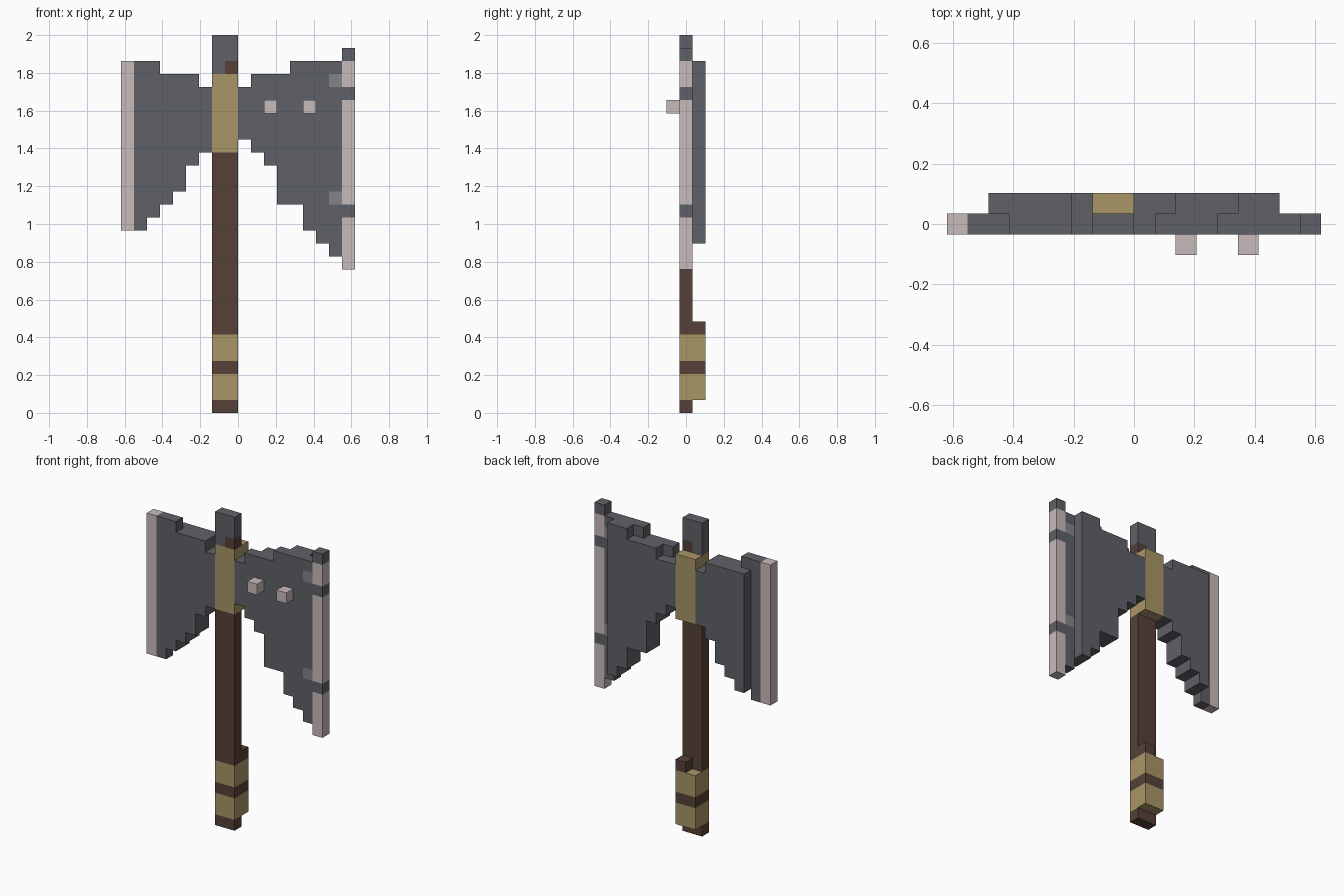
import bpy, bmesh

if "Cube" in bpy.data.objects:
    bpy.data.objects.remove(bpy.data.objects["Cube"])

U = 2 / 29                      # one block
FRONT, MID, BACK = -1.5, -0.5, 0.5   # front side of each layer, in blocks


def material(name, rgb):
    def linear(c):
        c /= 255
        return c / 12.92 if c <= 0.04045 else ((c + 0.055) / 1.055) ** 2.4
    col = tuple(linear(c) for c in rgb) + (1,)
    m = bpy.data.materials.new(name)
    m.use_nodes = True
    m.diffuse_color = col
    m.node_tree.nodes["Principled BSDF"].inputs["Base Color"].default_value = col
    return m


IRON = material("dark iron", (96, 97, 104))
STEEL = material("worn steel", (130, 132, 136))
EDGE = material("pale edge", (201, 187, 187))
WOOD = material("dark wood", (86, 65, 57))
GOLD = material("dull gold", (169, 150, 102))


def finish(name, bm, mats):
    bmesh.ops.recalc_face_normals(bm, faces=bm.faces)
    me = bpy.data.meshes.new(name)
    bm.to_mesh(me)
    bm.free()
    for m in mats:
        me.materials.append(m)
    ob = bpy.data.objects.new(name, me)
    bpy.context.scene.collection.objects.link(ob)


def stack(name, col, width, y, depth, base, bands):
    """Square post made of coloured bands: (material, top height)."""
    mats = list(dict.fromkeys(m for m, _ in bands))
    x0, x1 = col - 9, col - 9 + width
    bm = bmesh.new()

    def ring(z):
        return [bm.verts.new((a * U, b * U, z * U)) for a, b in
                ((x0, y), (x1, y), (x1, y + depth), (x0, y + depth))]

    low = ring(base)
    bm.faces.new(low).material_index = 0
    for mat, top in bands:
        high = ring(top)
        for i in range(4):
            j = (i + 1) % 4
            f = bm.faces.new((low[i], low[j], high[j], high[i]))
            f.material_index = mats.index(mat)
        low = high
    bm.faces.new(low).material_index = mats.index(bands[-1][0])
    finish(name, bm, mats)


def blade(name, col, bottoms, tops, y):
    """Stepped plate one block thick, from the heights of its columns."""
    def steps(heights):
        pts = []
        for i, h in enumerate(heights):
            if i and h == heights[i - 1]:
                pts.pop()
            else:
                pts.append((col + i, h))
            pts.append((col + i + 1, h))
        return pts

    outline = steps(bottoms) + steps(tops)[::-1]
    bm = bmesh.new()
    face = bm.faces.new([bm.verts.new(((x - 9) * U, y * U, z * U)) for x, z in outline])
    ext = bmesh.ops.extrude_face_region(bm, geom=[face])
    verts = [v for v in ext["geom"] if isinstance(v, bmesh.types.BMVert)]
    bmesh.ops.translate(bm, verts=verts, vec=(0, U, 0))
    finish(name, bm, [IRON])


# Handle with bands and top cap
stack("handle", 7, 2, MID, 1, 0,
      [(WOOD, 1), (GOLD, 3), (WOOD, 4), (GOLD, 6), (WOOD, 20), (GOLD, 26)])
stack("cap_right", 7, 1, MID, 1, 26, [(IRON, 29)])
stack("cap_left", 8, 1, MID, 1, 26, [(WOOD, 27), (IRON, 29)])
stack("grip_back", 7, 2, BACK, 1, 1, [(GOLD, 3), (WOOD, 4), (GOLD, 6)])
stack("grip_stud", 8, 1, BACK, 1, 6, [(WOOD, 7)])
stack("collar_back", 7, 2, BACK, 1, 20, [(GOLD, 26)])

# Right blade
blade("right_blade", 1, [14, 15, 16, 17, 19, 20], [27, 27, 26, 26, 26, 25], MID)
blade("right_blade_back", 2, [15, 16, 17, 19, 20], [26, 26, 26, 26, 25], BACK)
stack("right_edge", 0, 1, MID, 1, 14, [(EDGE, 27)])

# Left blade
blade("left_blade", 9, [21, 20, 19, 16, 16, 14, 13], [25, 26, 26, 26, 27, 27, 27], MID)
blade("left_blade_back", 9, [21, 20, 19, 16, 16, 14, 13], [25, 25, 26, 26, 26, 27, 27], BACK)
stack("left_blade_rim", 16, 1, MID, 1, 12,
      [(IRON, 16), (STEEL, 17), (IRON, 25), (STEEL, 26), (IRON, 27)])
stack("left_edge", 17, 1, MID, 1, 11,
      [(EDGE, 15), (IRON, 16), (EDGE, 24), (IRON, 25), (EDGE, 27), (IRON, 28)])

# Studs on the front of the left blade
for i, col in enumerate((11, 14)):
    stack(f"stud_{i + 1}", col, 1, FRONT, 1, 23, [(EDGE, 24)])
